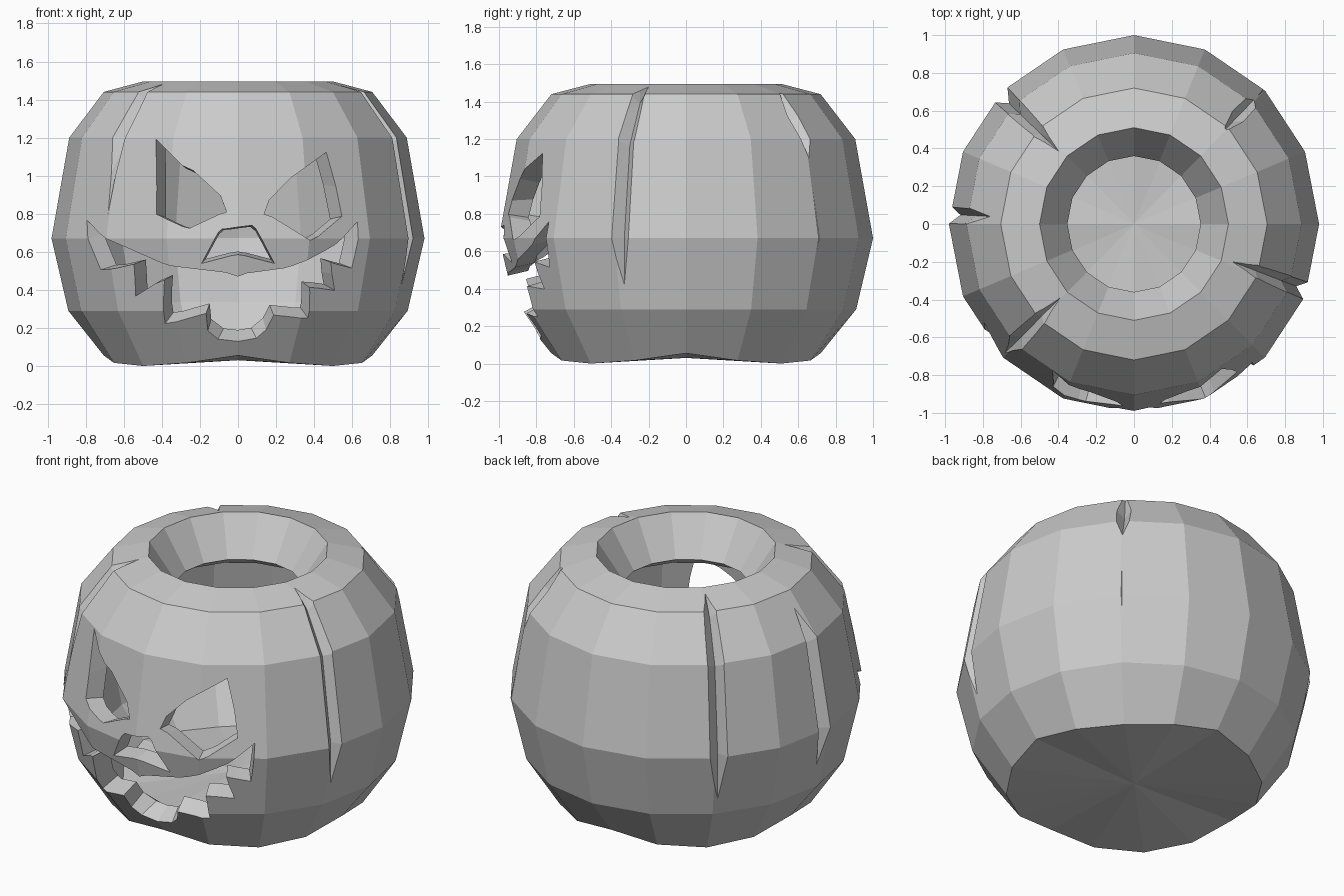
import bpy, bmesh, math

if "Cube" in bpy.data.objects:
    bpy.data.objects.remove(bpy.data.objects["Cube"])

N = 16
# Outer profile (radius, height) from base to lower edge of the top opening
PROFILE = [(.72, .035), (.91, .29), (1.0, .67), (.905, 1.2), (.72, 1.44), (.51, 1.495), (.36, 1.27)]
WALL = .11


def make_object(name, bm):
    mesh = bpy.data.meshes.new(name)
    bm.to_mesh(mesh)
    bm.free()
    ob = bpy.data.objects.new(name, mesh)
    bpy.context.collection.objects.link(ob)
    return ob


def loft(name, rings):
    """Closed solid through rings of equal point count."""
    bm = bmesh.new()
    loops = [[bm.verts.new(p) for p in ring] for ring in rings]
    n = len(loops[0])
    for a, b in zip(loops, loops[1:]):
        for i in range(n):
            j = (i + 1) % n
            bm.faces.new((a[i], a[j], b[j], b[i]))
    bm.faces.new(loops[0][::-1])
    bm.faces.new(loops[-1])
    bmesh.ops.triangulate(bm, faces=bm.faces[:])
    bmesh.ops.recalc_face_normals(bm, faces=bm.faces[:])
    ob = make_object(name, bm)
    ob.hide_render = True
    return ob


def radius(z):
    pts = PROFILE[:5]
    z = min(max(z, pts[0][1]), pts[-1][1])
    for (r0, z0), (r1, z1) in zip(pts, pts[1:]):
        if z <= z1:
            return r0 + (r1 - r0) * (z - z0) / (z1 - z0)


def face_cutter(name, outline):
    """Project a front-view outline on the skin and extend it along the normals."""
    outer, inner = [], []
    for x, z in outline:
        r = radius(z)
        y = -math.sqrt(r * r - x * x)
        slope = (radius(z + .15) - radius(z - .15)) / .3
        nx, ny, nz = x / r, y / r, -slope
        for ring, plane in ((outer, -1.3), (inner, -.42)):
            t = (plane - y) / ny
            ring.append((x + nx * t, plane, z + nz * t))
    return loft(name, [outer, inner])


def groove_cutter(name, degrees, stations):
    """V-shaped rib groove running down a meridian."""
    a = math.radians(degrees)
    c, s = math.cos(a), math.sin(a)
    rings = []
    for r, z, nr, nz, w, d in stations:
        ring = []
        for off, side in ((-d, 0), (.12, w), (.12, -w)):
            q = r + nr * off
            ring.append((q * c - side * s, q * s + side * c, z + nz * off))
        rings.append(ring)
    return loft(name, rings)


# Pumpkin shell: faceted revolved skin with slightly uneven base
bm = bmesh.new()
rings = []
for k, (r, z) in enumerate(PROFILE):
    ring = []
    for i in range(N):
        a = 2 * math.pi * i / N
        zz = .055 - .055 * abs(math.sin(2 * a)) if k == 0 else z
        ring.append(bm.verts.new((.98 * r * math.cos(a), r * math.sin(a), zz)))
    rings.append(ring)
base = bm.verts.new((0, 0, .03))
for i in range(N):
    j = (i + 1) % N
    bm.faces.new((base, rings[0][j], rings[0][i]))
    for a, b in zip(rings, rings[1:]):
        bm.faces.new((a[i], a[j], b[j], b[i]))
pumpkin = make_object("pumpkin_shell", bm)
wall = pumpkin.modifiers.new("wall", "SOLIDIFY")
wall.thickness = WALL
wall.offset = -1
wall.use_even_offset = True

# Carved face openings
cutters = [
    face_cutter("left_eye", [(-.44, 1.2), (-.24, 1.03), (-.06, .81), (-.26, .725), (-.435, .8)]),
    face_cutter("right_eye", [(.14, .8), (.28, .99), (.475, 1.13), (.56, .79), (.38, .66)]),
    face_cutter("nose", [(-.195, .535), (-.085, .72), (.075, .74), (.195, .535), (0, .585)]),
    face_cutter("mouth", [
        (-.82, .77), (-.74, .50), (-.56, .53), (-.55, .36), (-.39, .45), (-.385, .22),
        (-.17, .27), (-.16, .18), (0, .125), (.15, .18), (.19, .26), (.37, .25),
        (.38, .41), (.52, .39), (.50, .54), (.61, .51), (.64, .76), (.46, .60),
        (.25, .51), (0, .47), (-.33, .52), (-.6, .62)]),
]

# Rib grooves (radius, height, normal r, normal z, half width, depth)
TOP = (.51, 1.495, .25, .97, .06, -.015)
SHOULDER = (.72, 1.44, .55, .83, .13, .06)
SIDE = (.905, 1.2, .9, .43, .16, .075)
BELLY = (1.0, .67, 1, 0, .17, .08)
LOW = (.91, .29, .92, -.4, .06, -.01)
HIGH = (.72, 1.45, .55, .83, .06, -.005)
long_groove = [TOP, SHOULDER, SIDE, BELLY, LOW]
cutters += [
    groove_cutter("groove_right", -21, long_groove),
    groove_cutter("groove_back_left", 136, long_groove),
    groove_cutter("groove_left", 177, [HIGH, SIDE, BELLY, LOW]),
    groove_cutter("groove_front_left", 225, [TOP, SHOULDER, SIDE, (1.0, .67, 1, 0, .06, -.01)]),
    groove_cutter("groove_back_right", 46, [
        (.70, 1.445, .55, .83, .1, .01), (.81, 1.34, .75, .66, .15, .075),
        (.93, 1.1, .95, .3, .1, .015), (1.0, .67, 1, 0, .1, .015), LOW]),
]

for cutter in cutters:
    mod = pumpkin.modifiers.new(cutter.name, "BOOLEAN")
    mod.operation = "DIFFERENCE"
    mod.solver = "EXACT"
    mod.object = cutter

# Bake the carving and drop the cutters
bpy.context.view_layer.update()
graph = bpy.context.evaluated_depsgraph_get()
carved = bpy.data.meshes.new_from_object(pumpkin.evaluated_get(graph))
pumpkin.modifiers.clear()
pumpkin.data = carved
for cutter in cutters:
    bpy.data.objects.remove(cutter)
